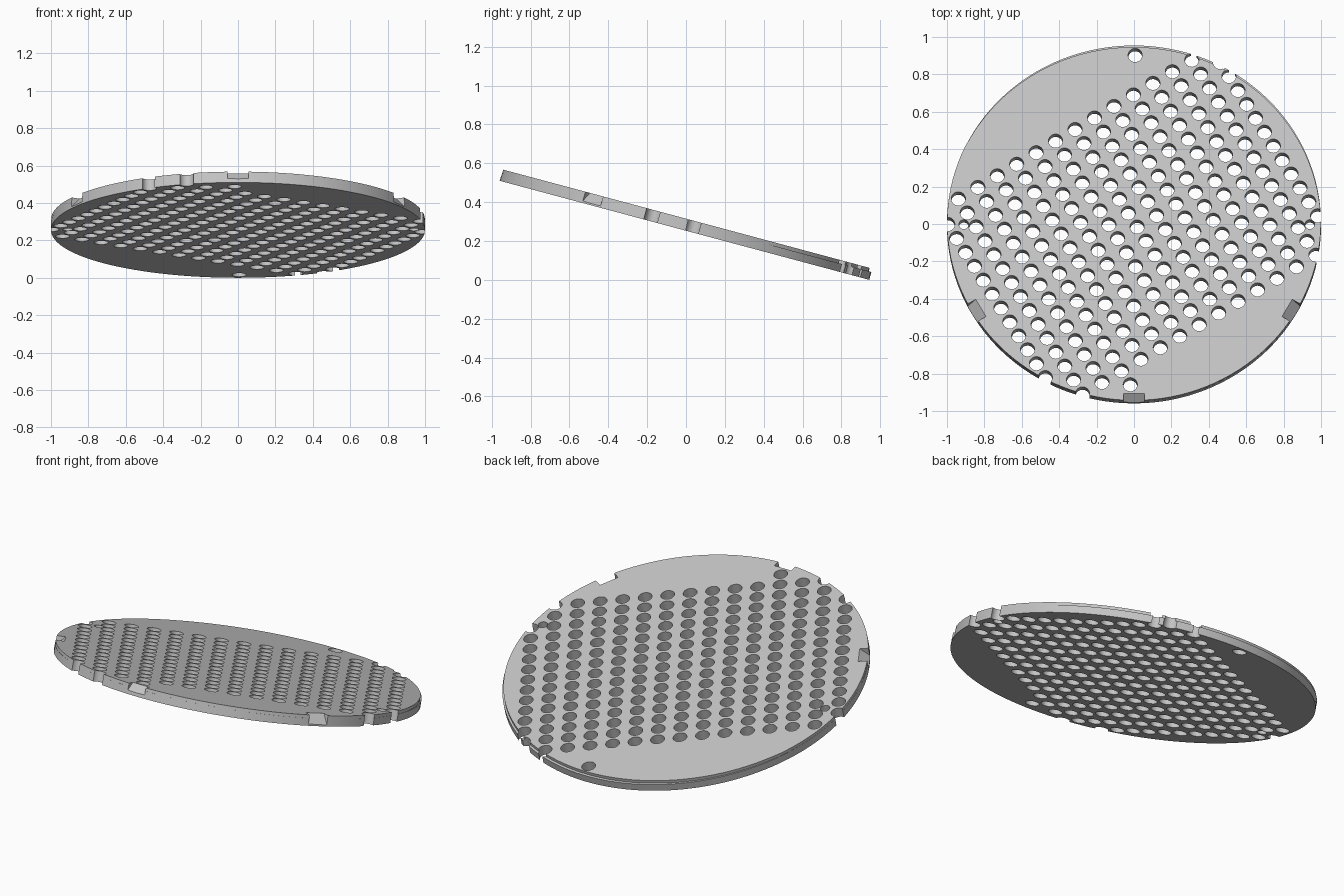
import bpy, bmesh, math
from mathutils import Matrix, Vector

cube = bpy.data.objects.get("Cube")
if cube:
    bpy.data.objects.remove(cube)

TILT = math.radians(15)
RX, RY, HALF = 1.0, 0.985, 0.03     # disc radii and half thickness
HOLE = 0.038

gray = bpy.data.materials.new("light_gray")
gray.use_nodes = True
color = (0.56, 0.56, 0.56, 1)
gray.diffuse_color = color
gray.node_tree.nodes["Principled BSDF"].inputs["Base Color"].default_value = color


def make_object(name, bm):
    bmesh.ops.recalc_face_normals(bm, faces=bm.faces)
    mesh = bpy.data.meshes.new(name)
    bm.to_mesh(mesh)
    bm.free()
    mesh.materials.append(gray)
    obj = bpy.data.objects.new(name, mesh)
    bpy.context.collection.objects.link(obj)
    return obj


# Plate: stacked rings, with a fine ledge along the back rim
def ring(bm, z, ledge=0.0, sides=128):
    verts = []
    for k in range(sides):
        a = 2 * math.pi * k / sides
        cut = ledge * max(0.06, math.sin(a * 1.1)) if a < math.pi * 0.85 else ledge * 0.06
        verts.append(bm.verts.new(((RX - cut) * math.cos(a), (RY - cut) * math.sin(a), z)))
    return verts


bm = bmesh.new()
rings = [ring(bm, -HALF), ring(bm, 0.012), ring(bm, 0.012, 0.014), ring(bm, HALF, 0.014)]
for low, high in zip(rings, rings[1:]):
    for k in range(len(low)):
        n = (k + 1) % len(low)
        bm.faces.new((low[k], low[n], high[n], high[k]))
bm.faces.new(rings[0])
bm.faces.new(rings[-1])
plate = make_object("perforated_plate", bm)

# Hole positions: a rectangular grid turned in the plane of the plate
start = Vector((0.309, 0.900))
across = Vector((-0.104, -0.064))
down = Vector((0.0474, -0.0771))
cells = [(i, j) for i in range(13) for j in range(15)]
cells += [(i, j) for i in (-1, 13) for j in range(1, 13)]
cells += [(2, -2), (10, 15)]
spots = [(start + across * i + down * j, HOLE) for i, j in cells]
spots += [(Vector((x, -0.01)), 0.026) for x in (-0.91, 0.94)]

bm = bmesh.new()
for p, r in spots:
    bmesh.ops.create_cone(bm, cap_ends=True, segments=24, radius1=r, radius2=r, depth=0.2,
                          matrix=Matrix.Translation((p.x, p.y, 0)))
hole_cutter = make_object("hole_cutter", bm)

# Sloped notches around the front rim
bm = bmesh.new()
for degrees in (-150, -90, -30):
    place = (Matrix.Rotation(math.radians(degrees), 4, "Z")
             @ Matrix.Translation((0.945, 0, HALF))
             @ Matrix.Rotation(math.radians(45), 4, "Y")
             @ Matrix.Translation((0.04, 0, 0.1))
             @ Matrix.Diagonal((0.2, 0.11, 0.2, 1)))
    bmesh.ops.create_cube(bm, size=1, matrix=place)
notch_cutter = make_object("notch_cutter", bm)

# Cut and smooth the plate
bpy.ops.object.select_all(action="DESELECT")
bpy.context.view_layer.objects.active = plate
plate.select_set(True)
for cutter in (hole_cutter, notch_cutter):
    mod = plate.modifiers.new(cutter.name, "BOOLEAN")
    mod.operation, mod.solver, mod.object = "DIFFERENCE", "EXACT", cutter
    mod.use_self = True
    bpy.ops.object.modifier_apply(modifier=mod.name)
    bpy.data.objects.remove(cutter)
bpy.ops.object.shade_smooth_by_angle(angle=math.radians(30))

# Lean the plate with its front edge raised
plate.rotation_euler.x = -TILT
plate.location.z = RY * math.sin(TILT) + HALF * math.cos(TILT)
